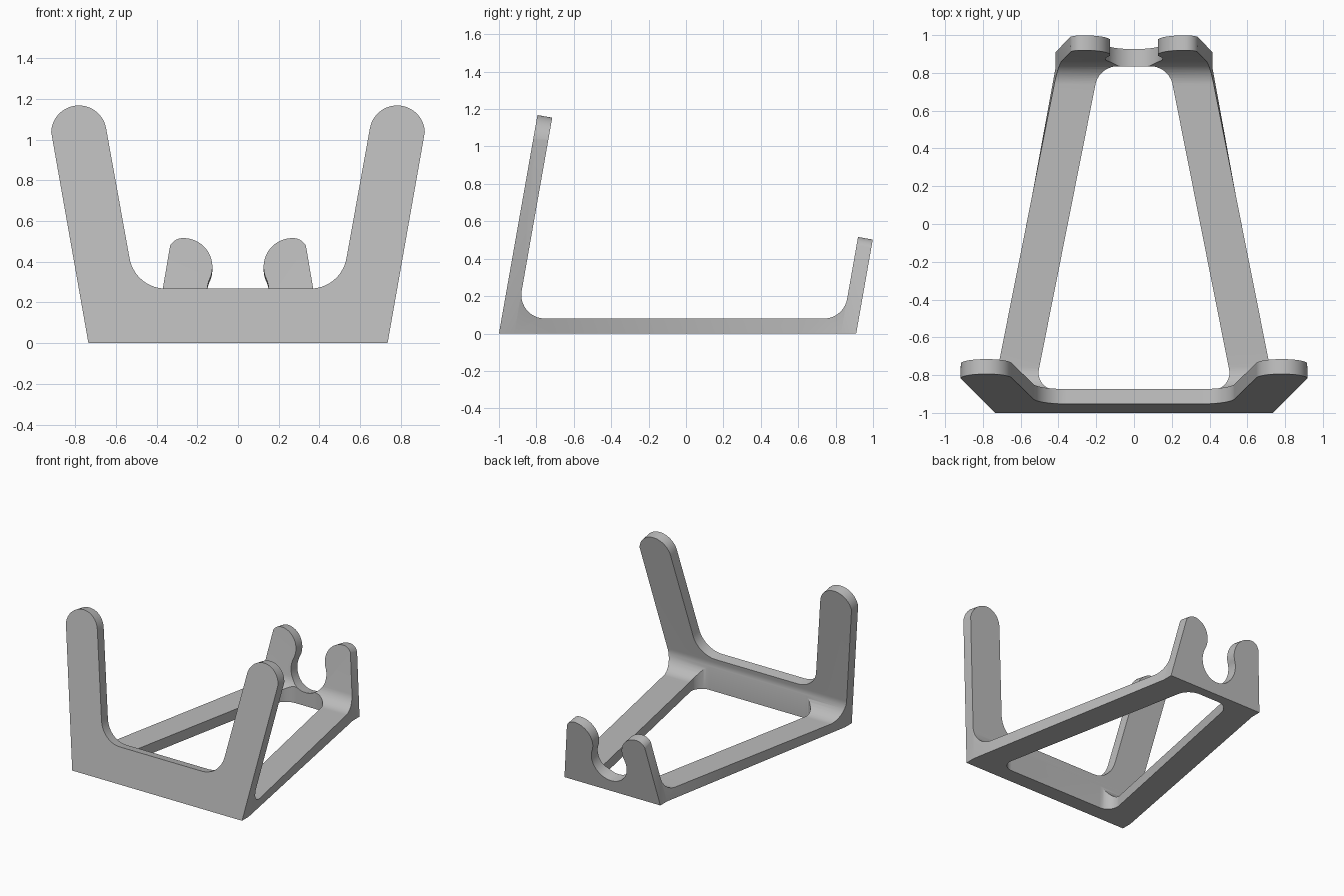
import bpy, bmesh
from math import sin, cos, tan, radians, acos
from mathutils import Vector

cube = bpy.data.objects.get("Cube")
if cube:
    bpy.data.objects.remove(cube)

TILT = radians(10)
T = tan(TILT)
NORMAL = Vector((0, cos(TILT), -sin(TILT)))   # both plates lean back by the same angle
THICK = 0.08
STEP = THICK / cos(TILT)                      # plate thickness measured along y
FRONT, BACK = -1.0, 0.91                      # outer faces at floor level
BASE = 0.08                                   # height of the base rails

grey = bpy.data.materials.new("plain grey")
grey.use_nodes = True
colour = (0.5, 0.5, 0.5, 1)
grey.diffuse_color = colour
grey.node_tree.nodes["Principled BSDF"].inputs["Base Color"].default_value = colour


def arc(cx, cz, r, start, end, n=20):
    angles = [radians(start + (end - start) * i / n) for i in range(n + 1)]
    return [(cx + r * cos(a), cz + r * sin(a)) for a in angles]


def rounded(points, n=12):
    """Replace each point that has a third value (a radius) with a tangent arc."""
    out = []
    for i, p in enumerate(points):
        if len(p) == 2:
            out.append(p)
            continue
        c, r = Vector(p[:2]), p[2]
        a = (Vector(points[i - 1][:2]) - c).normalized()
        b = (Vector(points[(i + 1) % len(points)][:2]) - c).normalized()
        half = acos(a.dot(b)) / 2
        mid = c + (a + b).normalized() * r / sin(half)
        s = c + a * r / tan(half) - mid
        e = c + b * r / tan(half) - mid
        for k in range(n + 1):
            d = s.lerp(e, k / n).normalized() * r
            out.append(tuple(mid + d))
    return out


def mirrored(half):
    """Complete a half outline that starts on the centre line."""
    return [(-x, z) for x, z in reversed(half[1:])] + half


def prism(points, offset):
    """Sweep a polygon of 3D points by a vector."""
    bm = bmesh.new()
    face = bm.faces.new([bm.verts.new(p) for p in points])
    new = bmesh.ops.extrude_face_region(bm, geom=[face])["geom"]
    bmesh.ops.translate(bm, vec=offset, verts=[v for v in new if isinstance(v, bmesh.types.BMVert)])
    bmesh.ops.recalc_face_normals(bm, faces=bm.faces)
    return bm


def add_object(name, bm):
    mesh = bpy.data.meshes.new(name)
    bm.to_mesh(mesh)
    bm.free()
    obj = bpy.data.objects.new(name, mesh)
    bpy.context.collection.objects.link(obj)
    mesh.materials.append(grey)
    return obj


def plate_cutter(name, outline, y0):
    """Cutter drawn on a leaning plane that meets the floor at y0."""
    pts = [Vector((x, y0 + z * T, z)) - NORMAL * 0.2 for x, z in outline]
    return add_object(name, prism(pts, NORMAL * 0.4))


# Channel-shaped body from its side profile, with filleted inner corners
inner_front, inner_back = FRONT + STEP, BACK - STEP
profile = rounded([
    (FRONT, 0), (BACK, 0), (BACK + 0.7 * T, 0.7), (inner_back + 0.7 * T, 0.7),
    (inner_back + BASE * T, BASE, 0.126), (inner_front + BASE * T, BASE, 0.126),
    (inner_front + 1.3 * T, 1.3), (FRONT + 1.3 * T, 1.3)])
bm = prism([(-1, y, z) for y, z in profile], Vector((2, 0, 0)))
for i in range(9):
    y = inner_front + (inner_back - inner_front) * i / 8
    bmesh.ops.bisect_plane(bm, geom=bm.verts[:] + bm.edges[:] + bm.faces[:], dist=0.0001,
                           plane_co=(0, y, 0), plane_no=NORMAL)
# Sides flare outward at the front and lean inward at the back
for v in bm.verts:
    s = (v.co.y - v.co.z * T - inner_front) / (inner_back - inner_front)
    s = min(1, max(0, s))
    width = (1 - s) * (0.735 + T * v.co.z) + s * (0.415 - 0.17 * v.co.z)
    v.co.x *= width
bmesh.ops.triangulate(bm, faces=bm.faces[:])
stand = add_object("stand", bm)

# Front plate: gap between the two tall round-tipped arms
front_half = rounded([(0, 0.268), (0.506, 0.268, 0.18)]
                     + arc(0.782, 1.032, 0.136, 170, -10, 28)
                     + [(1.3, 0.95), (1.3, 1.6)])
front_cut = plate_cutter("front_arm_cutter", mirrored(front_half), FRONT)

# Back plate: round notch flowing into two rounded lugs
back_half = rounded(arc(0, 0.255, 0.152, -90, 24.2, 24)
                    + arc(0.267, 0.375, 0.141, 204.2, 90, 24)[1:]
                    + [(0.329, 0.516, 0.07), (0.352, 0.4), (0.9, 0.3), (0.9, 1)])
back_cut = plate_cutter("back_lug_cutter", mirrored(back_half), inner_back)

# Tapered opening through the base, leaving two side rails
hole = rounded([(-0.525, -0.878, 0.09), (0.525, -0.878, 0.09),
                (0.185, 0.835, 0.12), (-0.185, 0.835, 0.12)])
hole_cut = add_object("base_opening_cutter",
                      prism([(x, y, -0.1) for x, y in hole], Vector((0, 0, 0.325))))

for cutter in (front_cut, back_cut, hole_cut):
    mod = stand.modifiers.new(cutter.name, "BOOLEAN")
    mod.operation = "DIFFERENCE"
    mod.solver = "EXACT"
    mod.object = cutter

# Apply the cuts and remove the cutters
bpy.context.view_layer.update()
result = bpy.data.meshes.new_from_object(stand.evaluated_get(bpy.context.evaluated_depsgraph_get()))
stand.modifiers.clear()
stand.data = result
for cutter in (front_cut, back_cut, hole_cut):
    bpy.data.objects.remove(cutter)

bpy.ops.object.select_all(action="DESELECT")
stand.select_set(True)
bpy.context.view_layer.objects.active = stand
bpy.ops.object.shade_smooth_by_angle(angle=radians(30))
